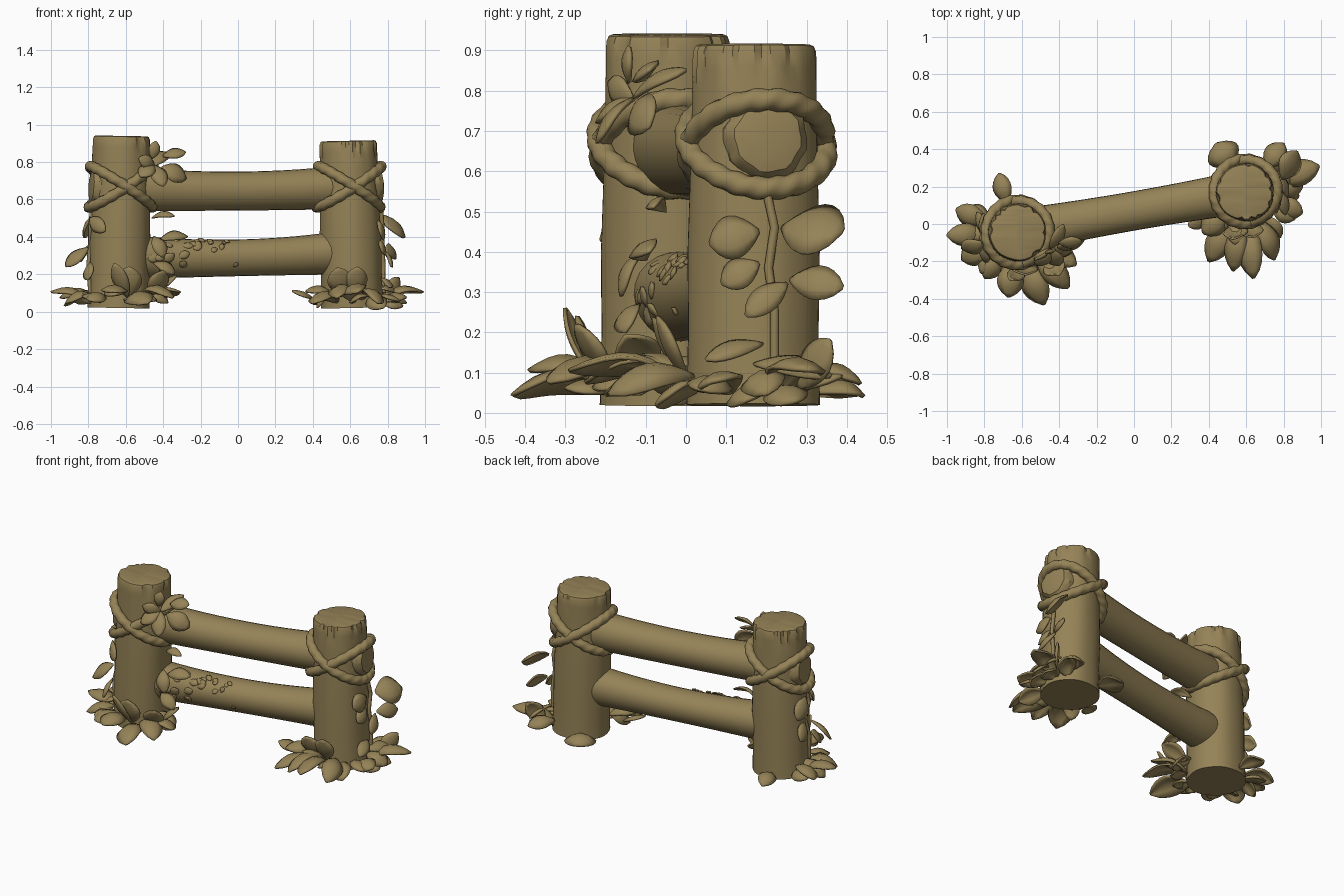
import bpy, bmesh, math, random
from mathutils import Vector as V

if "Cube" in bpy.data.objects:
    bpy.data.objects.remove(bpy.data.objects["Cube"])

random.seed(4)
wood = bpy.data.materials.new("tan_wood")
wood.diffuse_color = (0.30, 0.225, 0.095, 1)
wood.use_nodes = True
wood.node_tree.nodes["Principled BSDF"].inputs["Base Color"].default_value = wood.diffuse_color


def finish(name, bm, angle=40, thickness=0):
    bmesh.ops.recalc_face_normals(bm, faces=bm.faces)
    me = bpy.data.meshes.new(name)
    bm.to_mesh(me)
    bm.free()
    ob = bpy.data.objects.new(name, me)
    bpy.context.collection.objects.link(ob)
    me.materials.append(wood)
    if thickness:
        mod = ob.modifiers.new("thickness", 'SOLIDIFY')
        mod.thickness = thickness
        mod.offset = 0
    bpy.ops.object.select_all(action='DESELECT')
    ob.select_set(True)
    bpy.context.view_layer.objects.active = ob
    bpy.ops.object.shade_smooth_by_angle(angle=math.radians(angle))
    return ob


def tube(bm, pts, radius, sides, ref=V((0, 0, 1)), closed=False):
    """Sweep a ring along pts; radius(i, phi) gives the section."""
    rings, n = [], len(pts)
    for i, p in enumerate(pts):
        a = pts[i - 1] if (i or closed) else p
        b = pts[(i + 1) % n] if (i < n - 1 or closed) else p
        t = (b - a).normalized()
        s = t.cross(ref).normalized()
        u = s.cross(t)
        ring = []
        for k in range(sides):
            f = 2 * math.pi * k / sides
            ring.append(bm.verts.new(p + (s * math.cos(f) + u * math.sin(f)) * radius(i, f)))
        rings.append(ring)
    for i in range(n if closed else n - 1):
        r0, r1 = rings[i], rings[(i + 1) % n]
        for k in range(sides):
            m = (k + 1) % sides
            bm.faces.new((r0[k], r0[m], r1[m], r1[k]))
    if not closed:
        bm.faces.new(rings[0])
        bm.faces.new(rings[-1])


def leaf(bm, base, tip, width, up=(0, 0, 1), arch=0.15, cup=0.25):
    """Pointed oval leaf from base to tip, facing the up direction."""
    base, tip = V(base), V(tip)
    d = tip - base
    length = d.length
    s = d.normalized().cross(V(up)).normalized()
    nrm = s.cross(d.normalized())
    rows = []
    for i in range(9):
        t = i / 8
        w = width / 2 * max(0.07, math.sin(math.pi * t ** 1.15) ** 0.7 if 0 < t < 1 else 0)
        rows.append([bm.verts.new(base + d * t + s * w * v
                     + nrm * (arch * length * math.sin(math.pi * t) - cup * w * (v * v - 0.25 * (1 - abs(v)))))
                     for v in (-1, -0.5, 0, 0.5, 1)])
    for a, b in zip(rows, rows[1:]):
        for k in range(4):
            bm.faces.new((a[k], a[k + 1], b[k + 1], b[k]))


def post(name, x, y, lean, top, seed):
    rnd = random.Random(seed)
    notch = {rnd.randrange(48): rnd.uniform(0.1, 0.2) for _ in range(11)}
    wob = [rnd.uniform(0, 6) for _ in range(3)]
    # (height, radius) profile with a rounded top and a groove inside the bark rim
    prof = [(0.02, .166), (0.2, .162), (0.4, .164), (0.6, .158), (0.75, .155), (top - .1, .154), (top - .06, .154),
            (top - .018, .153), (top - .004, .147), (top, .138), (top - .002, .130), (top - .012, .126),
            (top - .004, .120), (top - .002, .06)]

    def rad(i, f):
        z, r = prof[i]
        k = round(f / (2 * math.pi) * 48) % 48
        r *= 1 + 0.012 * math.sin(3 * f + wob[0] + z * 2) + 0.008 * math.sin(7 * f + wob[1] + z)
        if k in notch and 5 < i < 11:
            r -= notch[k] * 0.07
        return r
    bm = bmesh.new()
    tube(bm, [V((x + lean * (1 - z), y, z)) for z, r in prof], rad, 48, V((0, 1, 0)))
    finish(name, bm, 30)


# Posts
post("left_post", -0.62, -0.045, -0.018, 0.94, 1)
post("right_post", 0.590, 0.17, 0.022, 0.914, 2)


# Rails: sagging logs, the upper one pokes out through both posts with a knobbly end
def rail(name, x0, x1, z, r, flare, rise):
    n = 18
    xs = [x0, x0 + .006] + [x0 + .03 + (x1 - x0 - .06) * i / n for i in range(n + 1)] + [x1 - .006, x1]
    pts = [V((x, 0.07 + 0.176 * x, z + 0.05 * x * x + rise * x)) for x in xs]
    last = len(xs) - 1

    def rad(i, f):
        x = pts[i].x
        e = {0: .55, 1: .82}.get(min(i, last - i), 1)
        bump = .035 * math.sin(8 * f) if abs(x) > .7 else 0
        return (r + flare * min(x * x, .25) - 0.045 * max(0, abs(x) - .5)) * e * (1 + .02 * math.sin(3 * f + x) + bump)
    bm = bmesh.new()
    tube(bm, pts, rad, 24)
    finish(name, bm, 35)


rail("upper_rail", -0.79, 0.77, 0.647, 0.104, 0.04, 0.008)
rail("lower_rail", -0.63, 0.62, 0.290, 0.098, 0.06, 0.022)


# Crossed rope loops: thick tilted rings with a shallow twist
def rope(name, x, y, z, tilt):
    n, yaw = 120, 0.176
    pts = []
    for i in range(n):
        a = 2 * math.pi * i / n
        r = 0.170 + 0.004 * math.sin(2 * a + tilt * 9)
        pts.append(V((x + r * math.cos(a + yaw), y + r * math.sin(a + yaw), z + tilt * math.cos(a))))
    bm = bmesh.new()
    tube(bm, pts, lambda i, f: 0.028 + 0.002 * math.cos(2 * f - 2 * math.pi * 20 * i / n), 12, closed=True)
    finish(name, bm, 60)


for side, x, y, z in (("left", -0.625, -0.045, 0.668), ("right", 0.594, 0.174, 0.668)):
    rope(side + "_rope_rising", x, y, z, 0.110)
    rope(side + "_rope_falling", x, y, z, -0.110)


# Ground leaves: outer tips (x, y, width) and a sparse lower layer
def ground(name, cx, cy, tips, fill, extra):
    bm = bmesh.new()
    for i, (x, y, w) in enumerate(tips):
        d = (V((x, y, 0)) - V((cx, cy, 0))).normalized() * 0.16
        leaf(bm, (cx + d.x, cy + d.y, 0.05 + 0.04 * (i % 2)), (x, y, 0.045 + 0.03 * (i % 3)), w,
             (random.uniform(-.4, .4), random.uniform(-.4, .4), 1), 0.2, 0.35)
    for i in range(8):
        a = math.radians(fill[0] + (fill[1] - fill[0]) * i / 7)
        r = random.uniform(0.25, 0.30)
        c, s = math.cos(a), math.sin(a)
        leaf(bm, (cx + .15 * c, cy + .15 * s, random.uniform(.04, .12)),
             (cx + r * c, cy + r * s, random.uniform(.02, .15)), 0.11,
             (random.uniform(-.5, .5), random.uniform(-.5, .5), 1), 0.15, 0.35)
    for b, t, w, up in extra:
        leaf(bm, b, t, w, up, 0.08)
    finish(name, bm, 50, 0.01)


ground("left_ground_leaves", -0.635, -0.045,
       [(-.72, .27, .10), (-.95, .08, .12), (-1.0, -.06, .12), (-.92, -.19, .13), (-.82, -.26, .11),
        (-.67, -.39, .14), (-.48, -.43, .15), (-.35, -.34, .13), (-.31, -.22, .12)],
       (155, 345),
       [((-.59, -.21, .08), (-.58, -.27, .24), .14, (0, -1, .2)),
        ((-.46, -.19, .09), (-.40, -.27, .22), .12, (.6, -1, .3)),
        ((-.45, -.08, .10), (-.33, -.15, .19), .11, (.6, -.6, 1)),
        ((-.59, -.22, .08), (-.66, -.30, .26), .09, (-.5, -1, .3))])
ground("right_ground_leaves", 0.61, 0.172,
       [(.44, .43, .18), (.80, .43, .12), (.99, .31, .14), (.90, .20, .11), (.90, .06, .12), (.37, -.05, .13),
        (.40, -.20, .14), (.53, -.25, .12), (.64, -.29, .14), (.75, -.19, .12)],
       (-130, 45),
       [((.56, -.0, .09), (.53, -.08, .235), .13, (0, -1, .2)),
        ((.62, -.0, .09), (.64, -.07, .24), .12, (.2, -1, .3)),
        ((.40, .05, .07), (.29, -.01, .11), .09, (0, -.3, 1)),
        ((.79, .28, .06), (.86, .36, .18), .1, (1, -.4, .5))])


# Climbing vines on the outer sides, with hanging leaves
def vine(name, pts, leaves):
    bm = bmesh.new()
    path = [V(pts[0])]
    for a, b in zip(pts, pts[1:]):
        path += [V(a).lerp(V(b), k / 4) for k in range(1, 5)]
    tube(bm, path, lambda i, f: 0.011, 8, V((0, 1, 0.1)))
    finish(name + "_stem", bm, 60)
    bm = bmesh.new()
    for b, t, w, up in leaves:
        leaf(bm, b, t, w, up, 0.12)
    finish(name + "_leaves", bm, 50, 0.01)


vine("right_vine", [(.775, .22, .13), (.778, .22, .25), (.772, .205, .36), (.772, .22, .46), (.765, .2, .55)],
     [((.79, .24, .46), (.87, .39, .45), .17, (.8, -.4, .9)),
      ((.765, .18, .45), (.76, .06, .42), .11, (1, -.4, .2)),
      ((.765, .18, .37), (.77, .09, .32), .08, (1, -.3, .3)),
      ((.785, .26, .33), (.84, .39, .31), .09, (1, -.4, .5)),
      ((.78, .25, .32), (.82, .15, .24), .07, (1, 0, .5)),
      ((.77, .19, .17), (.81, .05, .13), .07, (.6, 0, 1)),
      ((.78, .17, .12), (.84, .36, .09), .08, (.7, 0, 1))])
vine("left_vine", [(-.79, -.10, .10), (-.80, -.09, .25), (-.79, -.06, .36), (-.79, -.10, .46), (-.78, -.08, .55)],
     [((-.79, -.12, .50), (-.71, -.21, .43), .08, (-.6, -1, .2)),
      ((-.79, -.06, .50), (-.81, .05, .40), .10, (-1, .3, .3)),
      ((-.80, -.10, .34), (-.92, -.13, .24), .1, (-.6, -.7, .6)),
      ((-.79, -.05, .34), (-.84, .06, .28), .09, (-1, 0, .4)),
      ((-.79, -.12, .26), (-.80, -.20, .17), .08, (-.8, -.6, .4))])

# Loose leaf spray above the left rope
bm = bmesh.new()
c = (-.45, -.13, .78)
for b, t, w, up in (((-.40, -.10, .83), (-.28, -.09, .85), .08, (0, -.8, 1)),
                    ((-.41, -.12, .77), (-.28, -.09, .71), .11, (.2, -1, .6)),
                    (c, (-.40, -.22, .67), .09, (.2, -1, .4)), (c, (-.52, -.22, .72), .09, (-.3, -1, .4)),
                    ((-.46, -.14, .82), (-.44, -.14, .91), .06, (.3, -1, 0)), (c, (-.38, .0, .85), .07, (.5, -.2, 1)),
                    (c, (-.53, -.19, .82), .07, (-.2, -1, .3))):
    leaf(bm, b, t, w, up, 0.14)
finish("rope_leaf_spray", bm, 50, 0.01)

# Small leaves hugging the lower rail and larger ones beside the left post
bm = bmesh.new()
for i in range(22):
    x = -0.44 + 0.40 * (i / 21) ** 1.2
    a = random.uniform(-0.7, 1.1)
    out = V((0.17, -math.cos(a), math.sin(a))).normalized()
    p = V((x, 0.07 + 0.176 * x, 0.29)) + out * 0.098
    size = 0.075 - 0.045 * i / 21
    d = V((random.uniform(-1, 1), 0, random.uniform(-1, 1))).normalized() * size
    d -= out * d.dot(out)
    leaf(bm, p, p + d + out * size * 0.1, size * 0.7, out, 0.1)
for b, t, w in (((-.46, -.05, .5), (-.34, -.08, .51), .05), ((-.45, -.1, .40), (-.40, -.16, .29), .08),
                ((-.42, -.1, .38), (-.27, -.09, .40), .08), ((-.45, -.12, .26), (-.34, -.15, .2), .08)):
    leaf(bm, b, t, w, (0, -.7, 1), 0.2)
finish("rail_creeper_leaves", bm, 50, 0.008)
